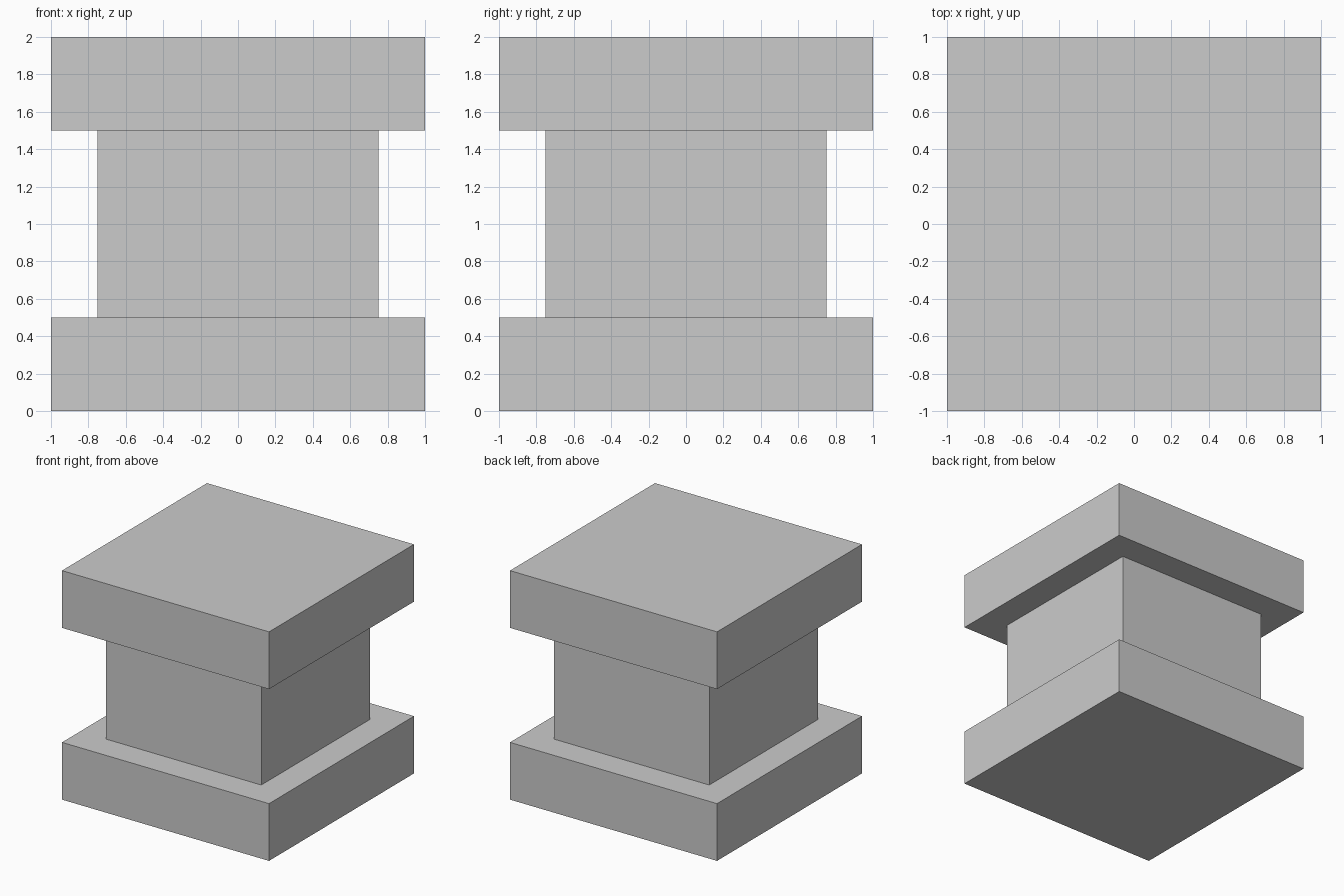
import bpy

if "Cube" in bpy.data.objects:
    bpy.data.objects.remove(bpy.data.objects["Cube"])


def block(name, width, z_bottom, z_top):
    """Square block centred on the z axis, between two heights."""
    bpy.ops.mesh.primitive_cube_add(size=1, location=(0, 0, (z_bottom + z_top) / 2))
    obj = bpy.context.object
    obj.name = name
    obj.scale = (width, width, z_top - z_bottom)
    bpy.ops.object.transform_apply(location=False, rotation=False, scale=True)
    return obj


# Wide base slab, narrower shaft, matching top slab
block("base_slab", 2.0, 0.0, 0.5)
block("shaft", 1.5, 0.5, 1.5)
block("top_slab", 2.0, 1.5, 2.0)
